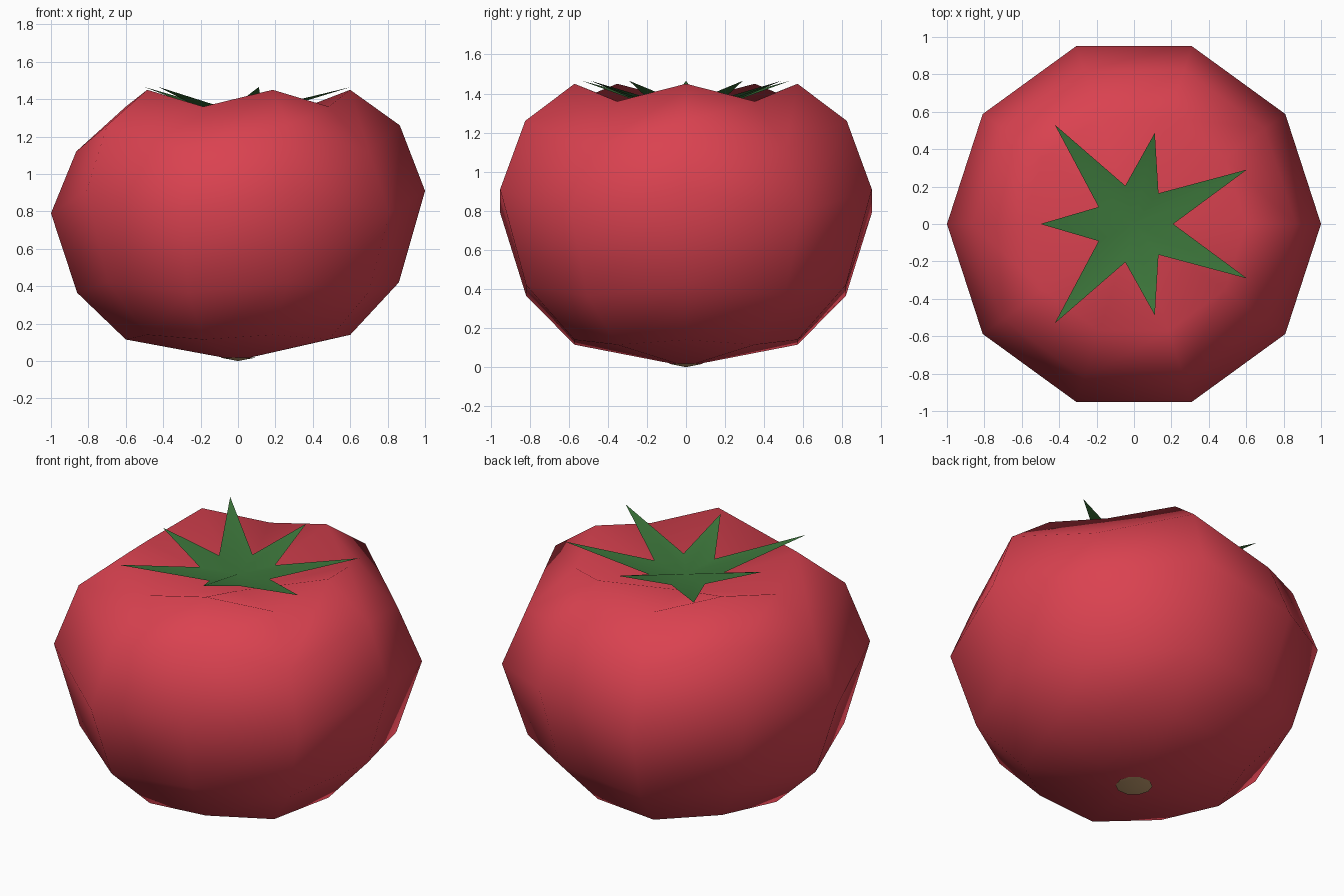
import bpy, bmesh
from math import cos, sin, pi

if "Cube" in bpy.data.objects:
    bpy.data.objects.remove(bpy.data.objects["Cube"])


def material(name, rgb):
    m = bpy.data.materials.new(name)
    m.diffuse_color = (*rgb, 1)
    m.use_nodes = True
    m.node_tree.nodes["Principled BSDF"].inputs["Base Color"].default_value = m.diffuse_color
    return m


def make_object(name, bm, mat):
    bmesh.ops.recalc_face_normals(bm, faces=bm.faces)
    for f in bm.faces:
        f.smooth = True
    me = bpy.data.meshes.new(name)
    bm.to_mesh(me)
    bm.free()
    me.materials.append(mat)
    ob = bpy.data.objects.new(name, me)
    bpy.context.collection.objects.link(ob)
    return ob


def ring(bm, r, z_even, z_odd, n=10):
    return [bm.verts.new((r * cos(2 * pi * k / n), r * sin(2 * pi * k / n),
                          z_odd if k % 2 else z_even)) for k in range(n)]


def fan(bm, verts, z):
    c = bm.verts.new((0, 0, z))
    for a, b in zip(verts, verts[1:] + verts[:1]):
        bm.faces.new((a, b, c))


red = material("tomato red", (0.70, 0.054, 0.08))
green = material("leaf green", (0.045, 0.18, 0.043))
tan = material("blossom scar tan", (0.58, 0.36, 0.17))

# Fruit: ten-sided rings whose alternate corners sit higher, making five lobes
bm = bmesh.new()
profile = [(0.60, 0.14, 0.115), (0.86, 0.42, 0.365), (1.0, 0.91, 0.79),
           (0.865, 1.26, 1.12), (0.60, 1.45, 1.36)]
rings = [ring(bm, *p) for p in profile]
for lo, hi in zip(rings, rings[1:]):
    for k in range(10):
        j = (k + 1) % 10
        bm.faces.new((lo[k], lo[j], hi[j], hi[k]))
fan(bm, rings[0], 0.004)
fan(bm, rings[-1], 1.22)
make_object("tomato_body", bm, red)

# Calyx: seven-pointed star, tips curling upward
bm = bmesh.new()
tip_radius = [0.67, 0.50, 0.68, 0.50, 0.68, 0.50, 0.67]
star = []
for k, r in enumerate(tip_radius):
    a = 2 * pi * k / 7
    t = a + pi / 7
    star.append(bm.verts.new((0.21 * cos(a), 0.21 * sin(a), 1.345)))
    star.append(bm.verts.new((r * cos(t), r * sin(t), 1.465)))
fan(bm, star, 1.32)
calyx = make_object("calyx_leaves", bm, green)
# keep the star facing up
if calyx.data.polygons[0].normal.z < 0:
    calyx.data.flip_normals()

# Blossom scar: small shallow cap under the fruit
bm = bmesh.new()
fan(bm, ring(bm, 0.10, 0.019, 0.019), 0.0)
scar = make_object("blossom_scar", bm, tan)
if scar.data.polygons[0].normal.z > 0:
    scar.data.flip_normals()
